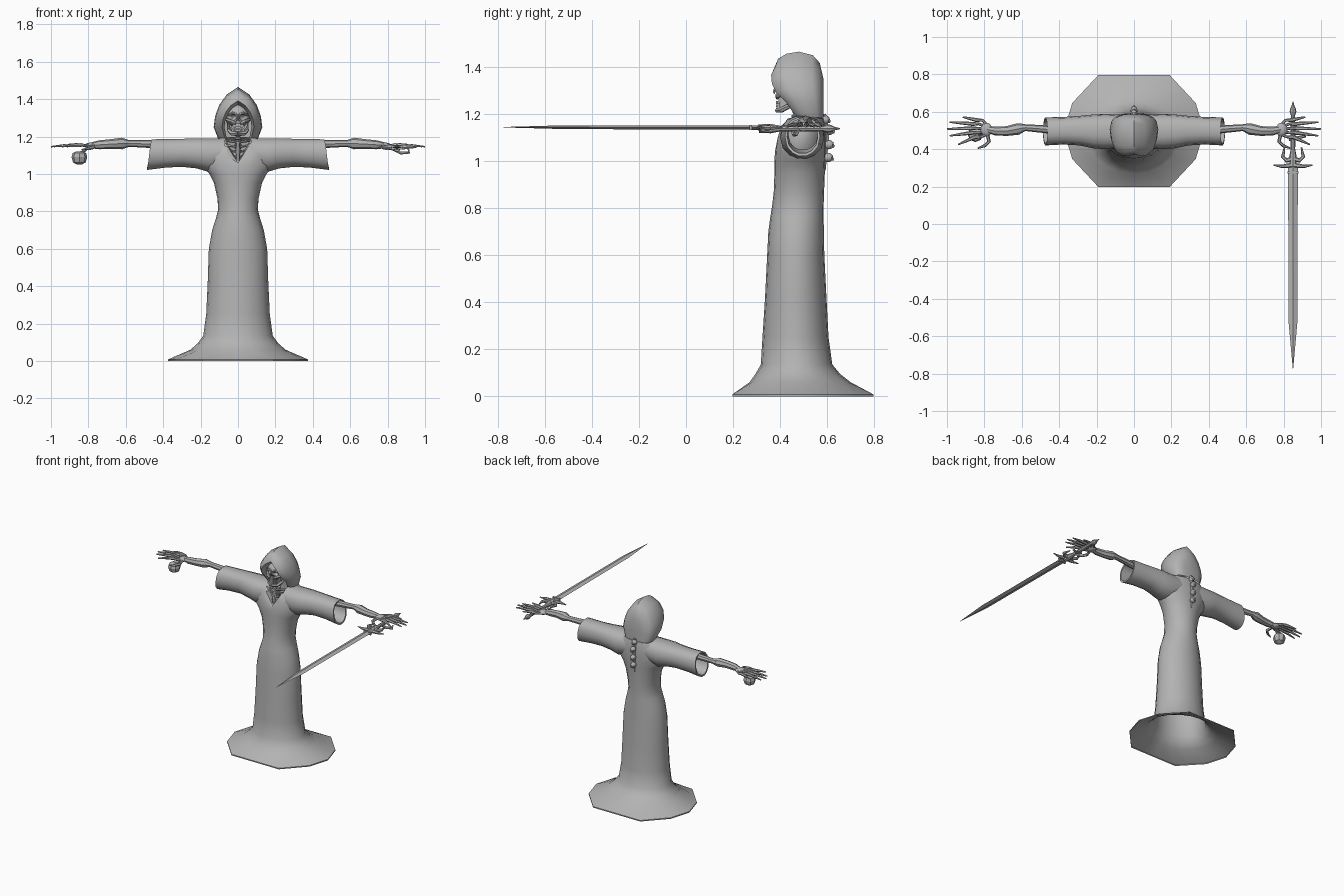
import bpy, bmesh, math
from mathutils import Vector, Matrix

if "Cube" in bpy.data.objects:
    bpy.data.objects.remove(bpy.data.objects["Cube"])

GREY = bpy.data.materials.new("stone grey")
GREY.diffuse_color = (0.45, 0.45, 0.45, 1)
GREY.use_nodes = True
GREY.node_tree.nodes["Principled BSDF"].inputs["Base Color"].default_value = GREY.diffuse_color


def finish(name, bm, angle=40, normals=True):
    """Turn a bmesh into a grey object, smooth below the given edge angle."""
    bmesh.ops.remove_doubles(bm, verts=bm.verts, dist=0.0004)
    if normals:
        bmesh.ops.recalc_face_normals(bm, faces=bm.faces)
    for f in bm.faces:
        f.smooth = True
    for e in bm.edges:
        e.smooth = len(e.link_faces) == 2 and e.calc_face_angle(0) < math.radians(angle)
    me = bpy.data.meshes.new(name)
    bm.to_mesh(me)
    bm.free()
    me.materials.append(GREY)
    ob = bpy.data.objects.new(name, me)
    bpy.context.collection.objects.link(ob)
    return ob


def add_loft(bm, rings, caps=True, loop=True):
    vr = [[bm.verts.new(p) for p in r] for r in rings]
    n = len(vr[0])
    for a, b in zip(vr, vr[1:]):
        for i in range(n if loop else n - 1):
            j = (i + 1) % n
            bm.faces.new((a[i], a[j], b[j], b[i]))
    if caps:
        bm.faces.new(vr[0][::-1])
        bm.faces.new(vr[-1])


def add_tube(bm, pts, radii, sides=6):
    """Round bar through points with a radius at each."""
    pts = [Vector(p) for p in pts]
    rings = []
    for i, p in enumerate(pts):
        d = (pts[min(i + 1, len(pts) - 1)] - pts[max(i - 1, 0)]).normalized()
        u = d.cross(Vector((0, 0, 1)) if abs(d.z) < 0.9 else Vector((0, 1, 0))).normalized()
        v = d.cross(u)
        rings.append([p + radii[i] * (u * math.cos(t) + v * math.sin(t))
                      for t in [2 * math.pi * k / sides for k in range(sides)]])
    add_loft(bm, rings)


def add_ball(bm, c, size, u=10, v=7):
    bmesh.ops.create_uvsphere(bm, u_segments=u, v_segments=v, radius=1,
                              matrix=Matrix.Translation(c) @ Matrix.Diagonal((*size, 1)))


def add_box(bm, c, size):
    bmesh.ops.create_cube(bm, size=1, matrix=Matrix.Translation(c) @ Matrix.Diagonal((*size, 1)))


# Robe: ten-cornered hem rising into a fitted body with a V neck
N = 20
half = [(.375, 0), (.33, .15), (.19, .3), (-.19, .3), (-.33, .15)]
corners = [Vector(p) for p in half] + [-Vector(p) for p in half]
hem = [(corners[i // 2] + corners[((i + 1) // 2) % 10]) / 2 for i in range(N)]
profile = [  # z, half width, front y, back y
    (.06, .255, .27, .70), (.095, .215, .295, .655), (.135, .186, .318, .622), (.25, .170, .325, .606),
    (.42, .162, .336, .597), (.6, .156, .345, .588), (.7, .138, .35, .586), (.76, .119, .358, .585),
    (.81, .106, .366, .585), (.87, .11, .373, .587), (.95, .128, .376, .59), (1.0, .153, .376, .592),
    (1.04, .185, .378, .594), (1.10, .195, .385, .594), (1.15, .185, .40, .592),
    (1.18, .15, .42, .585), (1.195, .085, .435, .56)]
rings = [[(p.x, p.y + .497, z) for p in hem] for z in (0, .008)]
for z, w, f, b in profile:
    ring = []
    for i in range(N):
        t = 2 * math.pi * i / N
        x, y = w * math.cos(t), (f + b) / 2 + (b - f) / 2 * math.sin(t)
        ring.append((x, y, min(z, 1.06 + abs(x) * 1.9) if math.sin(t) < -.5 else z))
    rings.append(ring)
bm = bmesh.new()
add_loft(bm, rings, caps=False)
finish("robe", bm)

# Sleeves: wide open cuffs with an inner lining
stations = [  # x, bottom, top, front y, back y
    (.07, 1.03, 1.192, .405, .585), (.16, 1.01, 1.192, .40, .588), (.22, 1.028, 1.192, .405, .585),
    (.29, 1.037, 1.19, .42, .578), (.38, 1.032, 1.188, .425, .572), (.475, 1.02, 1.187, .42, .57),
    (.474, 1.032, 1.177, .43, .56), (.3, 1.047, 1.178, .435, .56)]
for s, side in ((1, "left"), (-1, "right")):
    bm = bmesh.new()
    rr = []
    for x, lo, hi, f, b in stations:
        ring = []
        for k in range(14):
            t = 2 * math.pi * k / 14
            c, sn = math.cos(t), math.sin(t)
            pinch = 1 if sn > 0 else 1 - .25 * sn * sn
            lean = .012 * sn if x > .25 else 0      # cuff is tilted outward at the top
            ring.append((s * (x - lean), (f + b) / 2 + (b - f) / 2 * pinch * math.copysign(abs(c) ** .8, c),
                         (lo + hi) / 2 + (hi - lo) / 2 * math.copysign(abs(sn) ** .8, sn)))
        rr.append(ring)
    add_loft(bm, rr, caps=False)
    finish("sleeve_" + side, bm)

# Hood: pointed arches swept from the brim to a closed back
arch = [(.105, 1.185), (.13, 1.25), (.122, 1.31), (.10, 1.37), (.06, 1.425), (0, 1.465)]
brim = [.47, .425, .385, .365, .362, .375]
layers = [(.56, .25), (.66, .0), (.86, .08), (.96, .25), (1, .5), (.93, .78), (.78, .92), (.45, 1), (0, 1)]
rr = []
for s, k in layers:
    pts = []
    for (x, z), f in zip(arch, brim):
        zz = 1.25 + (z - 1.25) * s if z > 1.25 else z
        pts.append((x * s, f + (.585 - f) * k, zz))
    rr.append(pts + [(-x, y, z) for x, y, z in pts[-2::-1]])
bm = bmesh.new()
add_loft(bm, rr, caps=False, loop=False)
finish("hood", bm, 45)

# Skull with carved sockets and nose
bm = bmesh.new()
add_ball(bm, (0, .465, 1.312), (.066, .078, .066), 20, 14)
skull = finish("skull", bm)
bm = bmesh.new()
for s in (1, -1):
    add_ball(bm, (s * .026, .392, 1.302), (.018, .026, .016))
add_box(bm, (0, .39, 1.274), (.014, .03, .022))
cutter = finish("socket_cutter", bm)
cutter.hide_render = True
cutter.hide_viewport = True
mod = skull.modifiers.new("sockets", "BOOLEAN")
mod.operation = "DIFFERENCE"
mod.solver = "EXACT"
mod.object = cutter

# Face bones: brows, cheeks, nose bridge, jaw and teeth
bm = bmesh.new()
add_tube(bm, [(0, .383, 1.318), (0, .376, 1.298), (0, .374, 1.286)], [.006, .007, .003])
for s in (1, -1):
    add_tube(bm, [(s * .004, .386, 1.318), (s * .028, .388, 1.326), (s * .052, .41, 1.315)], [.006, .008, .006])
    add_tube(bm, [(s * .012, .388, 1.268), (s * .034, .39, 1.28), (s * .054, .415, 1.287), (s * .062, .46, 1.29)],
             [.007, .012, .01, .006])
    add_tube(bm, [(s * .055, .455, 1.285), (s * .048, .44, 1.235), (s * .032, .405, 1.217), (0, .388, 1.215)],
             [.009, .012, .012, .011])
add_box(bm, (0, .415, 1.263), (.06, .045, .018))
finish("face_bones", bm)
bm = bmesh.new()
for i in range(-3, 4):
    for z in (1.249, 1.234):
        add_box(bm, (i * .010, .389 + .0016 * i * i, z), (.0085, .014, .013))
add_box(bm, (0, .425, 1.24), (.06, .055, .03))
finish("teeth", bm)

# Neck and breast bones seen in the V neck
bm = bmesh.new()
for i in range(7):
    add_ball(bm, (0, .475 - .004 * i, 1.225 - .017 * i), (.02, .02, .010), 8, 5)
add_tube(bm, [(0, .435, 1.17), (0, .42, 1.12), (0, .405, 1.06)], [.011, .013, .009])
for s in (1, -1):
    for z in (1.175, 1.15, 1.125, 1.10):
        add_tube(bm, [(0, .43 - (1.17 - z) * .2, z - .008), (s * .04, .435, z), (s * .08, .47, z + .004)],
                 [.006, .007, .006])
finish("neck_and_ribs", bm)

# Backbone knobs pushing through the back of the robe
bm = bmesh.new()
for z, y in ((1.175, .59), (1.13, .608), (1.07, .607), (1.015, .604)):
    add_ball(bm, (0, y, z), (.019, .022, .02), 8, 6)
    add_tube(bm, [(0, y, z), (0, y + .024, z - .008)], [.012, .007])
add_tube(bm, [(0, .585, 1.2), (0, .598, 1.1), (0, .59, .96)], [.012, .012, .004])
finish("backbone", bm)

# Arms and hands
fingers = [  # knuckle and tip, as (x, y)
    ((.84, .555), (.915, .572)), ((.86, .535), (.985, .545)), ((.87, .512), (1.0, .508)),
    ((.865, .488), (.985, .472)), ((.85, .465), (.94, .425))]
for s, side in ((1, "left"), (-1, "right")):
    bm = bmesh.new()
    add_tube(bm, [(s * x, y, z) for x, y, z in ((.15, .50, 1.15), (.45, .505, 1.16), (.58, .515, 1.163),
             (.61, .512, 1.163))], [.02, .022, .018, .026], 8)
    add_tube(bm, [(s * x, y, z) for x, y, z in ((.585, .515, 1.163), (.62, .508, 1.163), (.68, .497, 1.16),
             (.74, .497, 1.156), (.785, .505, 1.153))], [.018, .031, .026, .024, .016], 8)
    finish("arm_" + side, bm)
    bm = bmesh.new()
    add_ball(bm, (s * .79, .505, 1.152), (.032, .038, .016), 10, 6)
    for (kx, ky), (tx, ty) in fingers:
        mx, my = (kx + tx) / 2, (ky + ty) / 2
        add_tube(bm, [(s * .79, .505 + (ky - .51) * .6, 1.152), (s * (kx - .03), ky, 1.152), (s * kx, ky, 1.155),
                      (s * mx, my, 1.152), (s * tx, ty, 1.146)], [.009, .007, .011, .008, .004])
    add_tube(bm, [(s * .785, .485, 1.15), (s * .775, .44, 1.142), (s * .80, .418, 1.135), (s * .835, .405, 1.13)],
             [.01, .01, .009, .004])
    finish("hand_" + side, bm)

# Sword: flat diamond blade, curled guard, grip and spike pommel
X, Z = .85, 1.142
bm = bmesh.new()
add_loft(bm, [[(X + w, y, z), (X, y, z + h), (X - w, y, z), (X, y, z - h)] for y, w, h, z in
              ((.31, .026, .009, Z), (-.52, .024, .008, 1.144), (-.775, .001, .001, 1.144))])
finish("blade", bm, 15)
bm = bmesh.new()
add_tube(bm, [(X - .105, .315, Z), (X - .06, .308, Z), (X, .315, Z), (X + .06, .308, Z), (X + .105, .315, Z)],
         [.003, .009, .015, .009, .003])
for s in (1, -1):
    add_tube(bm, [(X, .35, Z), (X + s * .035, .34, Z), (X + s * .055, .36, Z), (X + s * .045, .41, Z)],
             [.016, .012, .01, .004])
add_box(bm, (X, .275, Z), (.058, .012, .022))
finish("guard", bm)
bm = bmesh.new()
add_tube(bm, [(X, y, Z - .004) for y in (.31, .36, .40, .5, .58, .60, .615, .63, .655)],
         [.018, .02, .012, .013, .011, .018, .016, .008, .002], 8)
add_tube(bm, [(.83, .45, 1.13), (.87, .46, 1.112), (.915, .47, 1.115), (.91, .48, 1.135)], [.007, .009, .008, .005])
finish("grip", bm)

# Small faceted cup hanging under the other hand
bm = bmesh.new()
cup = [(.012, 1.05), (.034, 1.062), (.042, 1.09), (.036, 1.112), (.018, 1.12)]
add_loft(bm, [[(-.848 + r * math.cos(k * math.pi / 4), .48 + r * math.sin(k * math.pi / 4), z) for k in range(8)]
              for r, z in cup])
add_tube(bm, [(-.845, .48, 1.11), (-.82, .485, 1.125), (-.795, .495, 1.15)], [.01, .008, .01])
finish("cup", bm, 25)
